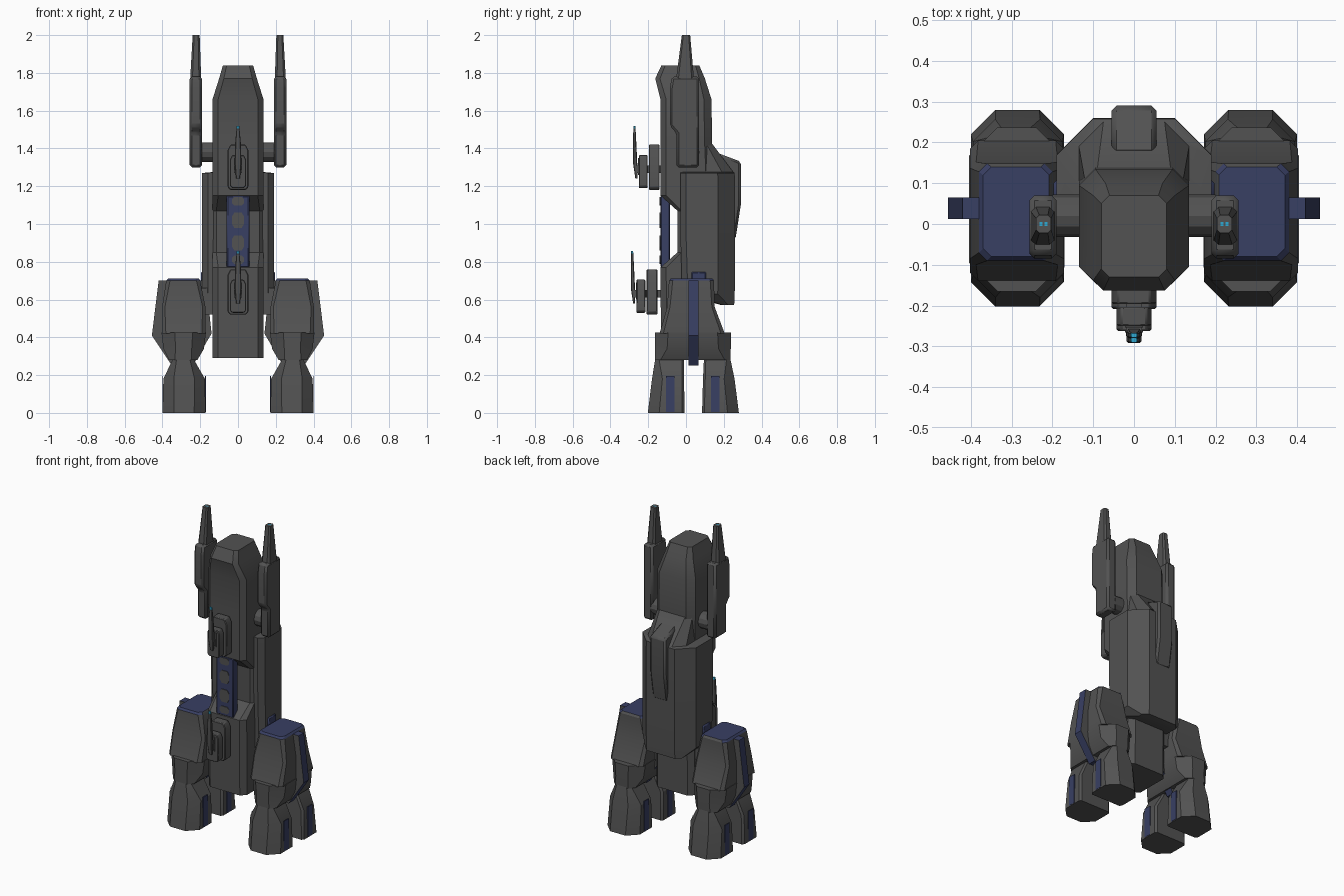
import bpy, bmesh, math
from mathutils import Vector

if "Cube" in bpy.data.objects:
    bpy.data.objects.remove(bpy.data.objects["Cube"])


def material(name, rgb):
    m = bpy.data.materials.new(name)
    m.diffuse_color = (*rgb, 1)
    m.use_nodes = True
    m.node_tree.nodes["Principled BSDF"].inputs["Base Color"].default_value = m.diffuse_color
    return m


GREY = material("gunmetal grey", (0.085, 0.085, 0.085))
BLUE = material("dull blue", (0.04, 0.05, 0.125))
CYAN = material("glow cyan", (0.03, 0.4, 0.65))


def finish(bm, name, mats=(GREY,), rule=None, bevel=0):
    bmesh.ops.recalc_face_normals(bm, faces=bm.faces)
    bm.normal_update()
    if rule:
        for f in bm.faces:
            f.material_index = rule(f)
    me = bpy.data.meshes.new(name)
    bm.to_mesh(me)
    bm.free()
    ob = bpy.data.objects.new(name, me)
    bpy.context.collection.objects.link(ob)
    for m in mats:
        me.materials.append(m)
    if bevel:
        b = ob.modifiers.new("bevel", 'BEVEL')
        b.width, b.segments, b.limit_method = bevel, 1, 'ANGLE'
        b.angle_limit = math.radians(40)
    bpy.context.view_layer.objects.active = ob
    ob.select_set(True)
    bpy.ops.object.shade_smooth_by_angle(angle=math.radians(28))
    ob.select_set(False)
    return ob


def skin(rings):
    bm = bmesh.new()
    vs = [[bm.verts.new(p) for p in r] for r in rings]
    n = len(vs[0])
    for a, b in zip(vs, vs[1:]):
        for i in range(n):
            bm.faces.new((a[i], a[(i + 1) % n], b[(i + 1) % n], b[i]))
    bm.faces.new(vs[0][::-1])
    bm.faces.new(vs[-1])
    return bm


def loft(name, rings, s=1, **kw):
    """rings: (z, x0, x1, y0, y1, front chamfer, back chamfer)"""
    out = []
    for z, x0, x1, y0, y1, f, b in rings:
        pts = [(x0 + f, y0), (x1 - f, y0), (x1, y0 + f), (x1, y1 - b),
               (x1 - b, y1), (x0 + b, y1), (x0, y1 - b), (x0, y0 + f)]
        out.append([(s * x, y, z) for x, y in pts])
    return finish(skin(out), name, **kw)


def box(name, x0, x1, y0, y1, z0, z1, s=1, **kw):
    sq = [(x0, y0), (x1, y0), (x1, y1), (x0, y1)]
    return finish(skin([[(s * x, y, z) for x, y in sq] for z in (z0, z1)]), name, **kw)


def slab_y(name, outline, y0, y1, s=1, **kw):
    return finish(skin([[(s * x, y, z) for x, z in outline] for y in (y0, y1)]), name, **kw)


def slab_x(name, outline, x0, x1, s=1, **kw):
    return finish(skin([[(s * x, y, z) for y, z in outline] for x in (x0, x1)]), name, **kw)


# central tower, with the recess in its front
tower = [(.29, -.132, .135, .03, .03), (.77, -.135, .14, .03, .03), (.85, -.045, .14, .02, .03),
         (1.07, -.045, .14, .02, .03), (1.15, -.135, .14, .03, .03), (1.44, -.135, .138, .03, .04),
         (1.66, -.135, .135, .03, .04)]
rings = [(z, -.135, .135, a, b, f, k) for z, a, b, f, k in tower]
rings += [(1.77, -.1, .1, -.163, .1, .025, .03), (1.84, -.08, .08, -.13, .07, .02, .02)]
loft("tower", rings)

# wide rear shell sloping into the tower
loft("rear_shell", [(.57, -.13, .13, .19, .255, .01, .03), (.63, -.19, .19, -.02, .258, .03, .09),
                    (.95, -.19, .19, -.03, .26, .03, .09), (1.27, -.19, .19, -.03, .258, .03, .09),
                    (1.275, -.135, .135, -.03, .25, .02, .06), (1.43, -.12, .12, -.03, .135, .02, .03)])

# rear fin
slab_x("rear_fin", [(.17, 1.375), (.29, 1.33), (.29, 1.1), (.262, .92), (.2, .92)], -.055, .055, bevel=.012)

# front blue panel with grey windows
box("front_panel", -.06, .06, -.135, -.085, .77, 1.15, mats=(BLUE,), bevel=.006)
for z in (.81, .9, 1.02, 1.12):
    h = .04 if .85 < z < 1.1 else .022
    slab_y("panel_window", [(-.02, z - h), (.02, z - h), (.032, z - h * .5), (.032, z + h * .5),
                            (.02, z + h), (-.02, z + h), (-.032, z + h * .5), (-.032, z - h * .5)],
           -.139, -.134)


# two forward weapon mounts with upright blades
def shield(hx, z0, z1, c):
    return [(-hx + c, z0), (hx - c, z0), (hx, z0 + c), (hx, z1 - 2 * c), (hx - c, z1),
            (-hx + c, z1), (-hx, z1 - 2 * c), (-hx, z0 + c)]


for z, dy in ((1.18, 0), (.52, -.012)):
    slab_y("mount_base", shield(.055, z, z + .24, .015), -.196 + dy, -.14 + dy, bevel=.004)
    slab_y("mount_block", shield(.043, z + .01, z + .185, .012), -.25 + dy, -.203 + dy, bevel=.004)
    box("mount_axle", -.02, .02, -.262 + dy, -.12, z + .09, z + .13)
    slab_y("mount_visor", [(-.022, z + .08), (.022, z + .08), (.022, z + .17), (-.022, z + .17)],
           -.254 + dy, -.248 + dy)
    loft("blade", [(z + .06, -.01, .01, -.268 + dy, -.258 + dy, .002, .002),
                   (z + .14, -.018, .018, -.28 + dy, -.258 + dy, .004, .004),
                   (z + .25, -.015, .015, -.28 + dy, -.263 + dy, .004, .004),
                   (z + .325, -.008, .008, -.279 + dy, -.267 + dy, .002, .002),
                   (z + .338, -.007, .007, -.278 + dy, -.268 + dy, .002, .002)],
         mats=(GREY, CYAN), rule=lambda f, z=z: int(f.calc_center_median().z > z + .328))

cannon = [(-.05, 1.30), (.07, 1.30), (.07, 1.78), (-.075, 1.78), (-.085, 1.72),
          (-.085, 1.52), (-.05, 1.48)]
rim = [(.42, .70), (.456, .41), (.35, .25), (.24, .25), (.14, .42), (.17, .70)]

for s in (-1, 1):
    # shoulder cannon: axle, housing, tapered barrel
    axle = [(.02 + .052 * math.cos(i * math.pi / 6), 1.38 + .052 * math.sin(i * math.pi / 6))
            for i in range(12)]
    slab_x("cannon_axle", axle, .12, .2, s)
    slab_x("cannon_housing", cannon, .19, .256, s, bevel=.012)
    loft("cannon_barrel", [(1.77, .195, .253, -.052, .042, .012, .012),
                           (2.0, .203, .24, -.022, .022, .008, .008)], s)
    for dx in (-.006, .006):
        box("muzzle_light", .222 + dx - .004, .222 + dx + .004, -.005, .005, 1.995, 2.0005, s, mats=(CYAN,))

    # hip link to the body
    box("hip_link", .1, .24, -.02, .1, .52, .66, s)
    box("hip_marking", .1, .197, .02, .115, .655, .755, s, mats=(BLUE,), bevel=.015)

    # thigh block with blue top
    loft("thigh", [(.42, .172, .402, -.14, .205, .02, .02), (.56, .172, .402, -.1, .152, .015, .015),
                   (.70, .2, .38, -.09, .148, .02, .02), (.712, .208, .37, -.08, .14, .02, .02)], s,
         mats=(GREY, BLUE), rule=lambda f: int(f.normal.z > .6))

    # thin leg rim, blue along its edge
    slab_y("leg_rim", rim, .012, .065, s, mats=(GREY, BLUE), rule=lambda f: int(abs(f.normal.y) < .5))

    # knee block
    loft("knee", [(.28, .215, .365, -.165, .235, .03, .03), (.34, .18, .395, -.165, .237, .065, .065),
                  (.425, .17, .405, -.165, .237, .07, .07)], s)

    # front and rear feet
    loft("front_foot", [(0, .172, .4, -.202, -.008, .06, .012), (.18, .175, .395, -.18, -.01, .055, .012),
                        (.285, .235, .345, -.163, -.012, .02, .01)], s)
    loft("rear_foot", [(0, .172, .4, .085, .28, .012, .06), (.18, .175, .395, .09, .257, .012, .055),
                       (.285, .235, .345, .095, .235, .01, .02)], s)

    # blue stripes on both sides of each foot
    for y0, y1 in ((-.107, -.06), (.132, .177)):
        box("foot_stripe", .396, .401, y0, y1, .005, .195, s, mats=(BLUE,))
        box("foot_stripe", .170, .176, y0, y1, .005, .195, s, mats=(BLUE,))
